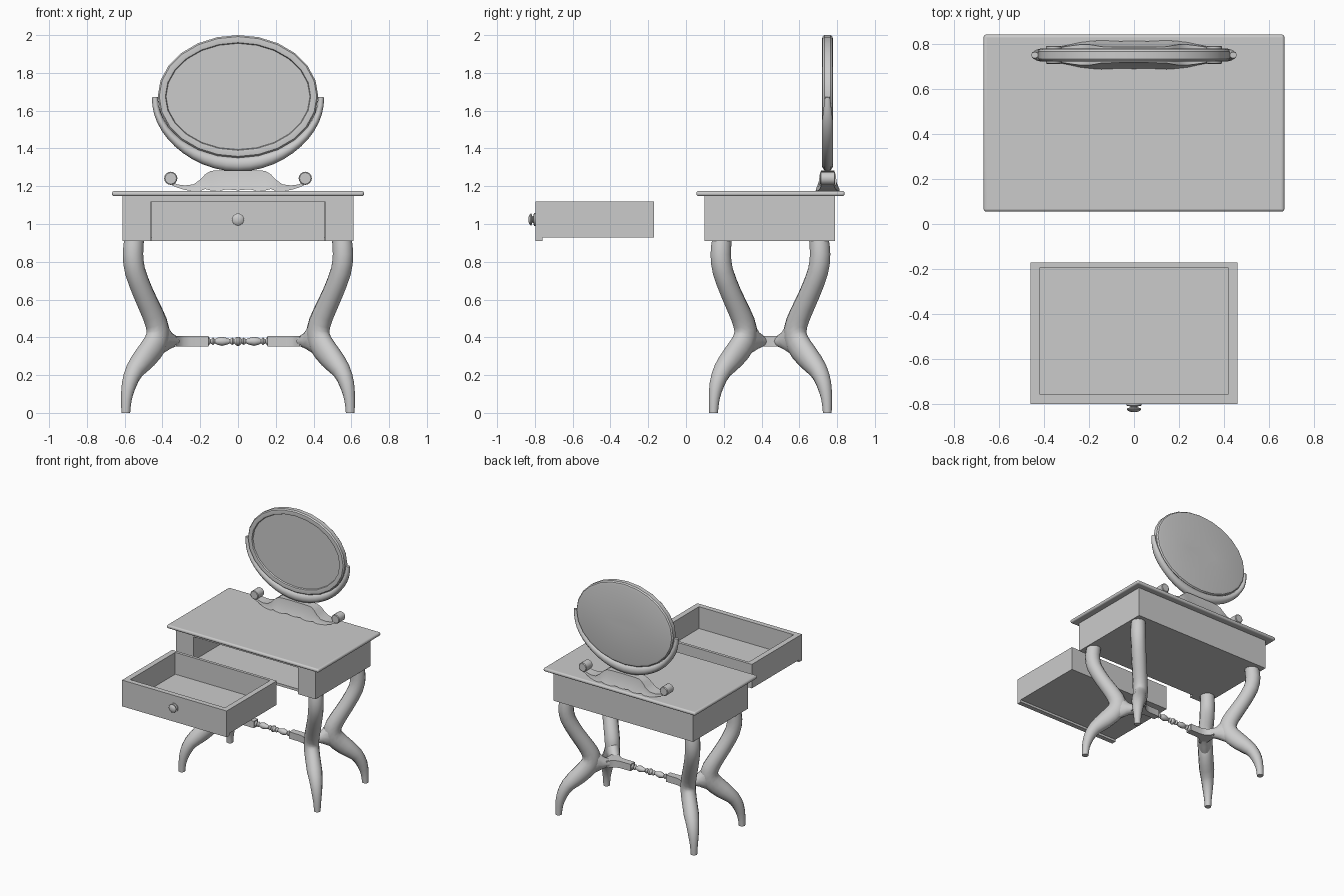
import bpy, bmesh
from math import sin, cos, pi
from mathutils import Vector

if "Cube" in bpy.data.objects:
    bpy.data.objects.remove(bpy.data.objects["Cube"])

MID = 0.447  # y of the table's centre line


def finish(name, bm, loc=(0, 0, 0), smooth=35):
    bmesh.ops.recalc_face_normals(bm, faces=bm.faces)
    me = bpy.data.meshes.new(name)
    bm.to_mesh(me)
    bm.free()
    ob = bpy.data.objects.new(name, me)
    ob.location = loc
    bpy.context.collection.objects.link(ob)
    bpy.ops.object.select_all(action='DESELECT')
    ob.select_set(True)
    bpy.context.view_layer.objects.active = ob
    if smooth:
        bpy.ops.object.shade_smooth_by_angle(angle=smooth * pi / 180)
    return ob


def loft(name, rings, loc=(0, 0, 0), smooth=35):
    """Skin closed rings of equal count and cap both ends."""
    bm = bmesh.new()
    vs = [[bm.verts.new(p) for p in r] for r in rings]
    n = len(rings[0])
    for a, b in zip(vs, vs[1:]):
        for i in range(n):
            bm.faces.new((a[i], a[(i + 1) % n], b[(i + 1) % n], b[i]))
    bm.faces.new(vs[0])
    bm.faces.new(vs[-1])
    return finish(name, bm, loc, smooth)


def box(name, lo, hi):
    bm = bmesh.new()
    bmesh.ops.create_cube(bm, size=1)
    for v in bm.verts:
        v.co = [l + (c + 0.5) * (h - l) for l, h, c in zip(lo, hi, v.co)]
    return finish(name, bm, smooth=0)


def cut(ob, lo, hi):
    tool = box("cutter", lo, hi)
    m = ob.modifiers.new("cut", 'BOOLEAN')
    m.operation, m.object, m.solver = 'DIFFERENCE', tool, 'EXACT'
    bpy.context.view_layer.objects.active = ob
    bpy.ops.object.modifier_apply(modifier=m.name)
    bpy.data.objects.remove(tool)


def mirror(ob, x=True, y=False):
    m = ob.modifiers.new("mirror", 'MIRROR')
    m.use_axis = (x, y, False)
    m.use_mirror_merge = False


def spline(rows, sub=3):
    """Catmull-Rom interpolation of rows of numbers."""
    out = []
    for i in range(len(rows) - 1):
        p = [Vector(rows[max(0, min(len(rows) - 1, i + k))]) for k in (-1, 0, 1, 2)]
        for s in range(sub):
            t = s / sub
            out.append(0.5 * (2 * p[1] + (p[2] - p[0]) * t + (2 * p[0] - 5 * p[1] + 4 * p[2] - p[3]) * t * t
                              + (3 * p[1] - p[0] - 3 * p[2] + p[3]) * t ** 3))
    return out + [Vector(rows[-1])]


def sweep(name, path, normal, radii, sides=12, loc=(0, 0, 0), level_ends=False):
    """Tube along a planar path; radii = (in plane, across plane)."""
    rings, n = [], Vector(normal).normalized()
    for i, (p, r) in enumerate(zip(path, radii)):
        t = path[min(i + 1, len(path) - 1)] - path[max(i - 1, 0)]
        if level_ends and i in (0, len(path) - 1):
            t = Vector((0, 0, -1))
        u = t.cross(n).normalized()
        rings.append([p + u * r[0] * cos(2 * pi * k / sides) + n * r[1] * sin(2 * pi * k / sides)
                      for k in range(sides)])
    return loft(name, rings, loc, 50)


def lathe(name, profile, axis, centre, sides=16):
    """Profile of (radius, position) turned about the x or y axis."""
    rings = []
    for r, d in profile:
        c = [(r * cos(2 * pi * k / sides), r * sin(2 * pi * k / sides)) for k in range(sides)]
        rings.append([(d, a, b) if axis == 'x' else (a, d, b) for a, b in c])
    return loft(name, rings, centre)


# Table top with rounded edge
top = box("table_top", (-0.667, 0.055, 1.147), (0.667, 0.84, 1.175))
bv = top.modifiers.new("round", 'BEVEL')
bv.width, bv.segments = 0.0125, 4
bpy.ops.object.shade_smooth_by_angle(angle=pi / 6)

# Apron case with the drawer opening and the notch for the drawer lip
case = box("apron", (-0.612, 0.097, 0.91), (0.612, 0.788, 1.15))
cut(case, (-0.46, 0.0, 0.93), (0.46, 0.73, 1.12))
cut(case, (-0.46, 0.0, 0.85), (0.46, 0.134, 1.0))

# Pulled-out drawer: tray, lipped front, knob
tray = box("drawer", (-0.459, -0.798, 0.91), (0.459, -0.17, 1.118))
cut(tray, (-0.6, -0.761, 0.8), (0.6, 0.0, 0.928))
cut(tray, (-0.416, -0.757, 0.945), (0.416, -0.193, 1.3))
lathe("drawer_knob", [(0.034, -0.797), (0.034, -0.805), (0.016, -0.809), (0.016, -0.813), (0.032, -0.818),
                      (0.032, -0.823), (0.022, -0.831), (0.008, -0.834)], 'y', (0, 0, 1.024))

# Four S-curved legs, in vertical planes at 45 degrees
def diag(s, z):
    return Vector((s, -(s - 0.293), z))

N = (1, 1, 0)
leg = spline([(0.55, 0.915, 0.054), (0.556, 0.84, 0.056), (0.545, 0.75, 0.056), (0.5, 0.63, 0.056),
              (0.45, 0.52, 0.06), (0.424, 0.44, 0.066), (0.436, 0.37, 0.07), (0.49, 0.295, 0.066),
              (0.547, 0.225, 0.05), (0.577, 0.15, 0.04), (0.591, 0.07, 0.029), (0.594, 0.0, 0.024)], 2)
mirror(sweep("legs", [diag(p[0], p[1]) for p in leg], N,
             [(p[2], min(p[2], 0.056)) for p in leg], loc=(0, MID, 0), level_ends=True), y=True)

# Webs flowing from the leg bends into the stretcher
web = [(0.44, 0.4, 0.11, 0.05), (0.40, 0.39, 0.085, 0.048), (0.37, 0.382, 0.05, 0.042), (0.335, 0.379, 0.028, 0.036)]
mirror(sweep("leg_webs", [diag(w[0], w[1]) for w in web], N, [w[2:] for w in web], loc=(0, MID, 0)), y=True)

# Curved T-shaped stretcher ends
half = [(0.155, 0.026), (0.25, 0.027), (0.285, 0.036), (0.31, 0.055), (0.325, 0.082), (0.375, 0.075), (0.365, 0.03)]
plan = half + [(x, -y) for x, y in reversed(half)]
mirror(loft("stretcher_ends", [[(x, y, z) for x, y in plan] for z in (0.352, 0.406)], (0, MID, 0)))

# Turned stretcher middle
turn = [(0.026, 0.17), (0.026, 0.158), (0.01, 0.145), (0.021, 0.133), (0.012, 0.122), (0.019, 0.108),
        (0.024, 0.085), (0.018, 0.06), (0.011, 0.042), (0.02, 0.03), (0.012, 0.02), (0.024, 0.006)]
lathe("turned_stretcher", turn + [(r, -d) for r, d in reversed(turn)], 'x', (0, MID, 0.379), 12)

# Oval mirror: glass, raised frame, flat back
prof = [(0.3, 0.733), (0.044, 0.733), (0.04, 0.722), (0.03, 0.72), (0.008, 0.722), (0, 0.732),
        (0, 0.765), (0.008, 0.775), (0.025, 0.779), (0.3, 0.779)]
A = [2 * pi * k / 24 for k in range(24)]
loft("oval_mirror", [[((0.425 - o) * cos(a), y, 1.675 + (0.325 - o) * sin(a)) for a in A] for o, y in prof])

# Crescent cradle under the mirror
arc, rad = [], []
for k in range(25):
    a = pi + pi * k / 24
    w = abs(sin(a))
    th = 0.012 + 0.023 * w ** 1.5 * (0.6 + 0.4 * w ** 4)
    arc.append(Vector(((0.428 + th) * cos(a), 0.749, 1.672 + (0.32 + th) * sin(a))))
    rad.append((th + 0.004, 0.014 + 0.017 * min(1, w * 2.5)))
sweep("mirror_cradle", arc, (0, 1, 0), rad, 10)

# Scrolled mirror base, flared toward the table: x, bottom, top, half depths
cols = [(0, 1.178, 1.284, 0.034, 0.062), (0.06, 1.184, 1.284, 0.034, 0.06), (0.1, 1.174, 1.284, 0.035, 0.062),
        (0.145, 1.178, 1.281, 0.036, 0.064), (0.175, 1.185, 1.262, 0.042, 0.062), (0.2, 1.174, 1.235, 0.046, 0.06),
        (0.235, 1.174, 1.21, 0.046, 0.056), (0.28, 1.18, 1.204, 0.04, 0.046), (0.32, 1.192, 1.209, 0.034, 0.038),
        (0.35, 1.205, 1.225, 0.032, 0.034)]
rings = []
for x, b, t, dt, db in [(-c[0],) + c[1:] for c in reversed(cols[1:])] + cols:
    m, dm = b + (t - b) * 0.45, dt + (db - dt) * 0.3
    rings.append([(x, 0.75 + d, z) for d, z in ((-db, b), (-dm, m), (-dt, t), (dt, t), (dm, m), (db, b))])
loft("mirror_base", rings)
mirror(lathe("base_scrolls", [(0.03, -0.04), (0.035, -0.036), (0.035, 0.036), (0.03, 0.04)], 'y', (0, 0.75, 1.242)))
scroll = bpy.context.object
for v in scroll.data.vertices:
    v.co.x += 0.356
